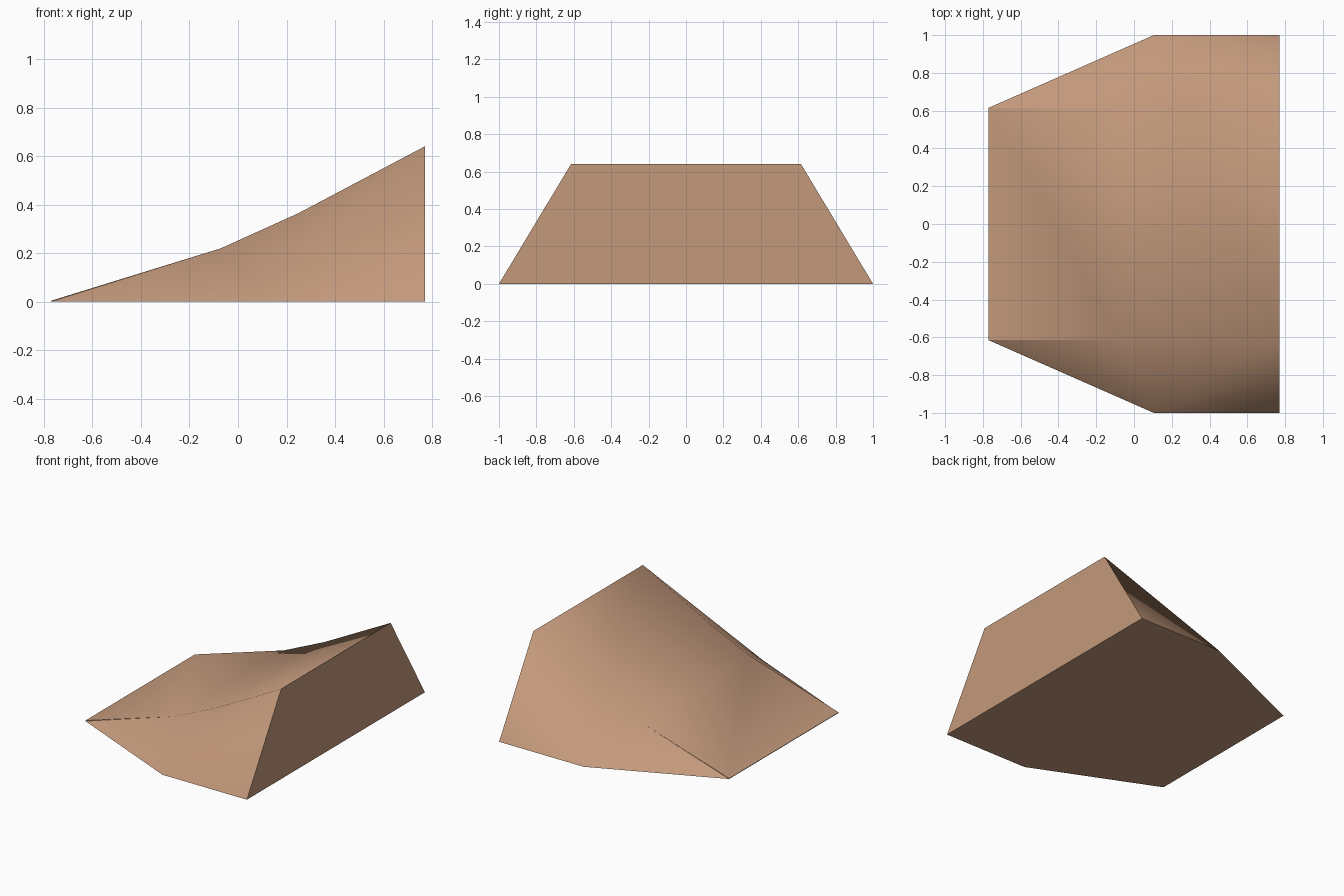
import bpy
import bmesh
import math

if "Cube" in bpy.data.objects:
    bpy.data.objects.remove(bpy.data.objects["Cube"])

HALF_TOP = 0.615
# Ramp profile (x, z) along the deck, front tip to rear lip
DECK = [(-0.77, 0.004), (-0.07, 0.22), (0.25, 0.365), (0.77, 0.64)]
# Half outline of the base (x, y)
BASE = [(-0.77, 0.615), (0.105, 1.0), (0.77, 1.0)]

bm = bmesh.new()


def half_points(side):
    top = [bm.verts.new((x, side * HALF_TOP, z)) for x, z in DECK]
    low = [bm.verts.new((x, side * y, 0)) for x, y in BASE]
    return top, low


lt, lb = half_points(1)
rt, rb = half_points(-1)

# Deck strips
for i in range(len(DECK) - 1):
    bm.faces.new((lt[i], lt[i + 1], rt[i + 1], rt[i]))

# Flared, slightly hollow flanks
for t, b in ((lt, lb), (rt, rb)):
    for f in ((b[0], b[1], t[1]), (b[0], t[1], t[0]), (b[1], t[2], t[1]),
              (b[1], t[3], t[2]), (b[1], b[2], t[3])):
        bm.faces.new(f)

# Front lip, rear wall and underside
bm.faces.new((lt[0], rt[0], rb[0], lb[0]))
bm.faces.new((lt[3], lb[2], rb[2], rt[3]))
bm.faces.new(lb + rb[::-1])
bmesh.ops.recalc_face_normals(bm, faces=bm.faces)

mesh = bpy.data.meshes.new("ramp")
bm.to_mesh(mesh)
bm.free()
ramp = bpy.data.objects.new("ramp", mesh)
bpy.context.collection.objects.link(ramp)

tan = bpy.data.materials.new("tan wood")
tan.diffuse_color = (0.55, 0.32, 0.20, 1)
tan.use_nodes = True
tan.node_tree.nodes["Principled BSDF"].inputs["Base Color"].default_value = tan.diffuse_color
mesh.materials.append(tan)

# Soft shading across the shallow folds only
bpy.context.view_layer.objects.active = ramp
ramp.select_set(True)
bpy.ops.object.shade_smooth_by_angle(angle=math.radians(36))
